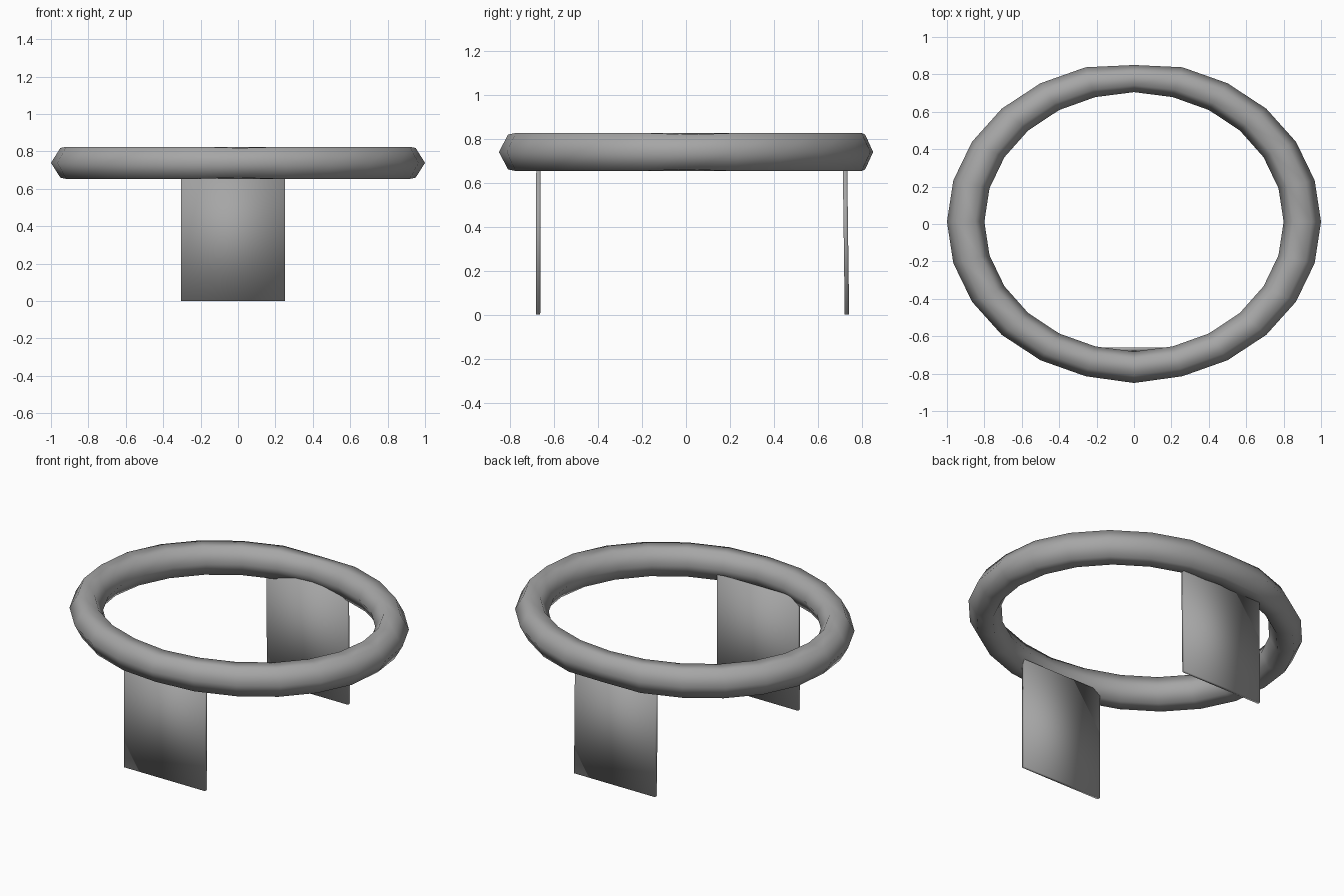
import bpy, bmesh, math

if "Cube" in bpy.data.objects:
    bpy.data.objects.remove(bpy.data.objects["Cube"])

SEG = 24

# Dark grey finish
grey = bpy.data.materials.new("dark_grey")
grey.diffuse_color = (0.38, 0.38, 0.38, 1)
grey.use_nodes = True
grey.node_tree.nodes["Principled BSDF"].inputs["Base Color"].default_value = grey.diffuse_color


def make_object(name, bm):
    bmesh.ops.recalc_face_normals(bm, faces=bm.faces[:])
    for f in bm.faces:
        f.smooth = True
    me = bpy.data.meshes.new(name)
    bm.to_mesh(me)
    bm.free()
    me.materials.append(grey)
    ob = bpy.data.objects.new(name, me)
    bpy.context.collection.objects.link(ob)
    return ob


# Oval rim: six-sided tube swept round an ellipse
bm = bmesh.new()
rings = []
for i in range(SEG):
    a = 2 * math.pi * i / SEG
    pole = i % 12 == 6                    # front and back middle sections
    edge = 0.92 if i % 6 == 0 else 1      # slightly softer outer edge there
    shift = 0.0 if pole else 0.012
    inner_y = {6: 0.705, 18: 0.682}.get(i, 0.69)
    outer_y = 0.85 if pole else 0.855
    ring = []
    for t, z in ((1, 0), (0.75, edge), (0.25, 1), (0, 0), (0.25, -1), (0.75, -edge)):
        rx = 0.8 + 0.2 * t
        ry = inner_y + (outer_y - inner_y) * t
        ring.append(bm.verts.new((rx * math.cos(a), ry * math.sin(a) + shift,
                                  0.739 + 0.086 * z)))
    rings.append(ring)
for i in range(SEG):
    r, s = rings[i], rings[(i + 1) % SEG]
    for j in range(6):
        k = (j + 1) % 6
        bm.faces.new((r[j], s[j], s[k], r[k]))
make_object("oval_rim", bm)


# Flat panel legs
def panel_leg(name, y_bottom, y_top, thick=0.02, z_top=0.695):
    bm = bmesh.new()
    bmesh.ops.create_cube(bm, size=1)
    for v in bm.verts:
        top = v.co.z > 0
        v.co = (-0.0275 + v.co.x * 0.555,
                (y_top if top else y_bottom) + v.co.y * thick,
                z_top if top else 0)
    return make_object(name, bm)


panel_leg("front_leg", -0.672, -0.67)
panel_leg("back_leg", 0.731, 0.722)
